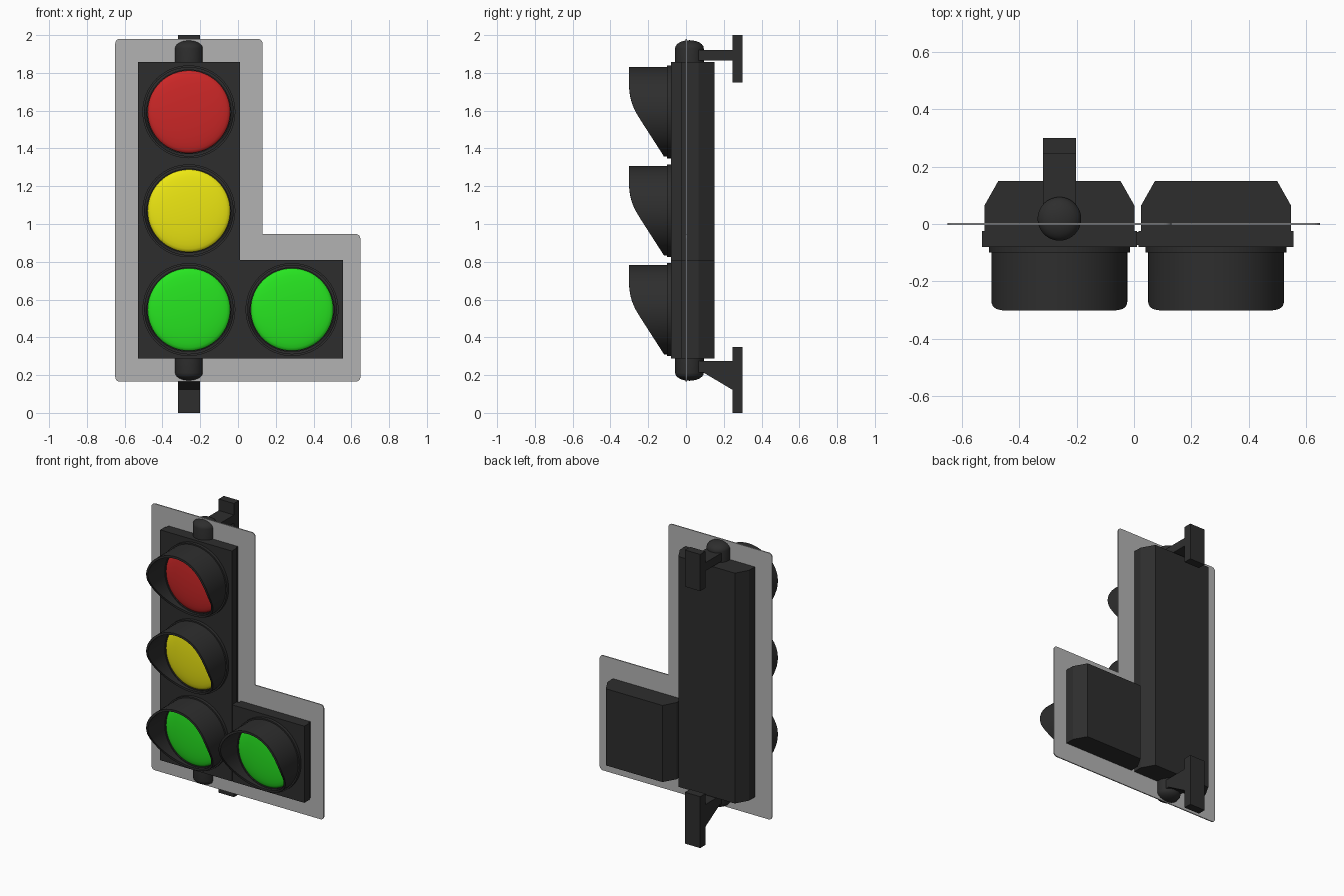
import bpy, bmesh
from math import sin, cos, pi, radians
from mathutils import Vector

if "Cube" in bpy.data.objects:
    bpy.data.objects.remove(bpy.data.objects["Cube"])

def material(name, r, g, b):
    m = bpy.data.materials.new(name)
    m.diffuse_color = (r, g, b, 1)
    m.use_nodes = True
    m.node_tree.nodes["Principled BSDF"].inputs["Base Color"].default_value = m.diffuse_color
    return m

BLACK = material("black_housing", 0.027, 0.027, 0.027)
GREY = material("grey_plate", 0.45, 0.45, 0.45)
RED = material("red_lens", 0.6, 0.02, 0.02)
YELLOW = material("yellow_lens", 0.85, 0.8, 0.006)
GREEN = material("green_lens", 0.02, 0.78, 0.015)
SEG = 64

def finish(name, bm, mat, smooth=False):
    bmesh.ops.recalc_face_normals(bm, faces=bm.faces)
    me = bpy.data.meshes.new(name)
    bm.to_mesh(me)
    bm.free()
    ob = bpy.data.objects.new(name, me)
    bpy.context.collection.objects.link(ob)
    me.materials.append(mat)
    if smooth:
        bpy.ops.object.select_all(action='DESELECT')
        ob.select_set(True)
        bpy.context.view_layer.objects.active = ob
        bpy.ops.object.shade_smooth_by_angle(angle=radians(35))
    return ob

def prism(name, pts, axis, lo, hi, mat, round_r=0, round_ids=()):
    """Extrude a 2D outline along an axis from lo to hi."""
    put = {'x': lambda u, v, d: (d, u, v), 'y': lambda u, v, d: (u, d, v),
           'z': lambda u, v, d: (u, v, d)}[axis]
    bm = bmesh.new()
    vs = [bm.verts.new(put(u, v, lo)) for u, v in pts]
    face = bm.faces.new(vs)
    if round_ids:
        bmesh.ops.bevel(bm, geom=[vs[i] for i in round_ids], offset=round_r,
                        segments=5, profile=0.5, affect='VERTICES')
    bm.faces.ensure_lookup_table()
    ext = bmesh.ops.extrude_face_region(bm, geom=bm.faces[:])
    top = [g for g in ext['geom'] if isinstance(g, bmesh.types.BMVert)]
    bmesh.ops.translate(bm, verts=top, vec=Vector(put(0, 0, hi - lo)))
    return finish(name, bm, mat)

def rect(a, b, c, d):
    return [(a, c), (b, c), (b, d), (a, d)]

def sweep(name, rings, mat, closed=False):
    """Skin a list of rings of points; a one-point ring is a pole."""
    bm = bmesh.new()
    rs = [[bm.verts.new(p) for p in r] for r in rings]
    pairs = list(zip(rs, rs[1:])) + ([(rs[-1], rs[0])] if closed else [])
    for a, b in pairs:
        for i in range(SEG):
            j = (i + 1) % SEG
            if len(b) == 1:
                bm.faces.new((a[i], a[j], b[0]))
            else:
                bm.faces.new((a[i], a[j], b[j], b[i]))
    return finish(name, bm, mat, True)

ANG = [2 * pi * i / SEG for i in range(SEG)]

def disc(cx, cz, r, y):
    return [(cx + r * cos(a), y, cz + r * sin(a)) for a in ANG]

# Slanted front edge of the visor: height from lens centre -> depth
EDGE = [(-0.24, -0.115), (-0.225, -0.124), (-0.04, -0.243), (0.0, -0.267),
        (0.04, -0.284), (0.085, -0.296), (0.14, -0.302), (0.24, -0.302)]

def visor_y(h):
    for (h0, y0), (h1, y1) in zip(EDGE, EDGE[1:]):
        if h <= h1:
            return y0 + (y1 - y0) * (h - h0) / (h1 - h0)
    return EDGE[-1][1]

def lamp(label, cx, cz, mat):
    # collar
    sweep(label + "_collar", [disc(cx, cz, r, y) for r, y in
          ((0.246, -0.07), (0.246, -0.1), (0.218, -0.1), (0.218, -0.07))], BLACK, True)
    # visor hood
    ro, ri = 0.237, 0.222
    front = [visor_y(ro * sin(a)) for a in ANG]
    lip = [[(cx + r * cos(a), y, cz + r * sin(a)) for a, y in zip(ANG, front)]
           for r in (ro, ri)]
    sweep(label + "_visor", [disc(cx, cz, ro, -0.085), lip[0], lip[1],
          disc(cx, cz, ri, -0.085)], BLACK, True)
    # domed lens
    rings = [disc(cx, cz, 0.218 * cos(t), -0.09 - 0.03 * sin(t))
             for t in (pi / 2 * k / 8 for k in range(8))]
    sweep(label + "_lens", rings + [[(cx, -0.12, cz)]], mat)

X1, X2 = -0.26, 0.286
lamp("red", X1, 1.594, RED)
lamp("yellow", X1, 1.07, YELLOW)
lamp("green", X1, 0.547, GREEN)
lamp("side_green", X2, 0.547, GREEN)

# Housings: chamfered back and wider front flange
for label, cx, top in (("main", X1, 1.857), ("side", X2, 0.81)):
    prism(label + "_housing", [(cx - 0.261, -0.04), (cx + 0.261, -0.04), (cx + 0.261, 0.065),
          (cx + 0.213, 0.15), (cx - 0.213, 0.15), (cx - 0.261, 0.065)], 'z', 0.288, top, BLACK)
    prism(label + "_front_flange", rect(cx - 0.27, cx + 0.27, -0.08, -0.025), 'z',
          0.288, top, BLACK)
prism("housing_joiner", rect(0.0, 0.03, -0.073, -0.028), 'z', 0.288, 0.81, BLACK)

# Backing plate, L shaped with rounded outer corners
prism("backing_plate", [(-0.65, 0.165), (0.648, 0.165), (0.648, 0.947), (0.13, 0.947),
      (0.13, 1.98), (-0.65, 1.98)], 'y', -0.003, 0.004, GREY, 0.025, (0, 1, 2, 4, 5))

# Domed pivot caps at top and bottom
def pivot(name, z0, z1, z2):
    def hoop(r, z):
        return [(X1 + r * cos(a), 0.018 + r * sin(a), z) for a in ANG]
    dome = [hoop(0.076 * cos(t), z1 + (z2 - z1) * sin(t))
            for t in (pi / 2 * k / 6 for k in range(6))]
    sweep(name, [hoop(0.076, z0)] + dome + [[(X1, 0.018, z2)]], BLACK)

pivot("top_pivot", 1.83, 1.93, 1.973)
pivot("bottom_pivot", 0.31, 0.212, 0.17)

# Wall brackets
BX = (-0.317, -0.202)
prism("top_bracket_arm", rect(0.05, 0.25, 1.866, 1.922), 'x', *BX, BLACK)
prism("top_bracket_plate", rect(0.245, 0.3, 1.75, 2.0), 'x', *BX, BLACK)
prism("bottom_bracket_arm", [(0.05, 0.275), (0.25, 0.275), (0.25, 0.12), (0.09, 0.215),
      (0.05, 0.215)], 'x', *BX, BLACK)
prism("bottom_bracket_plate", rect(0.245, 0.3, 0.0, 0.35), 'x', *BX, BLACK)
